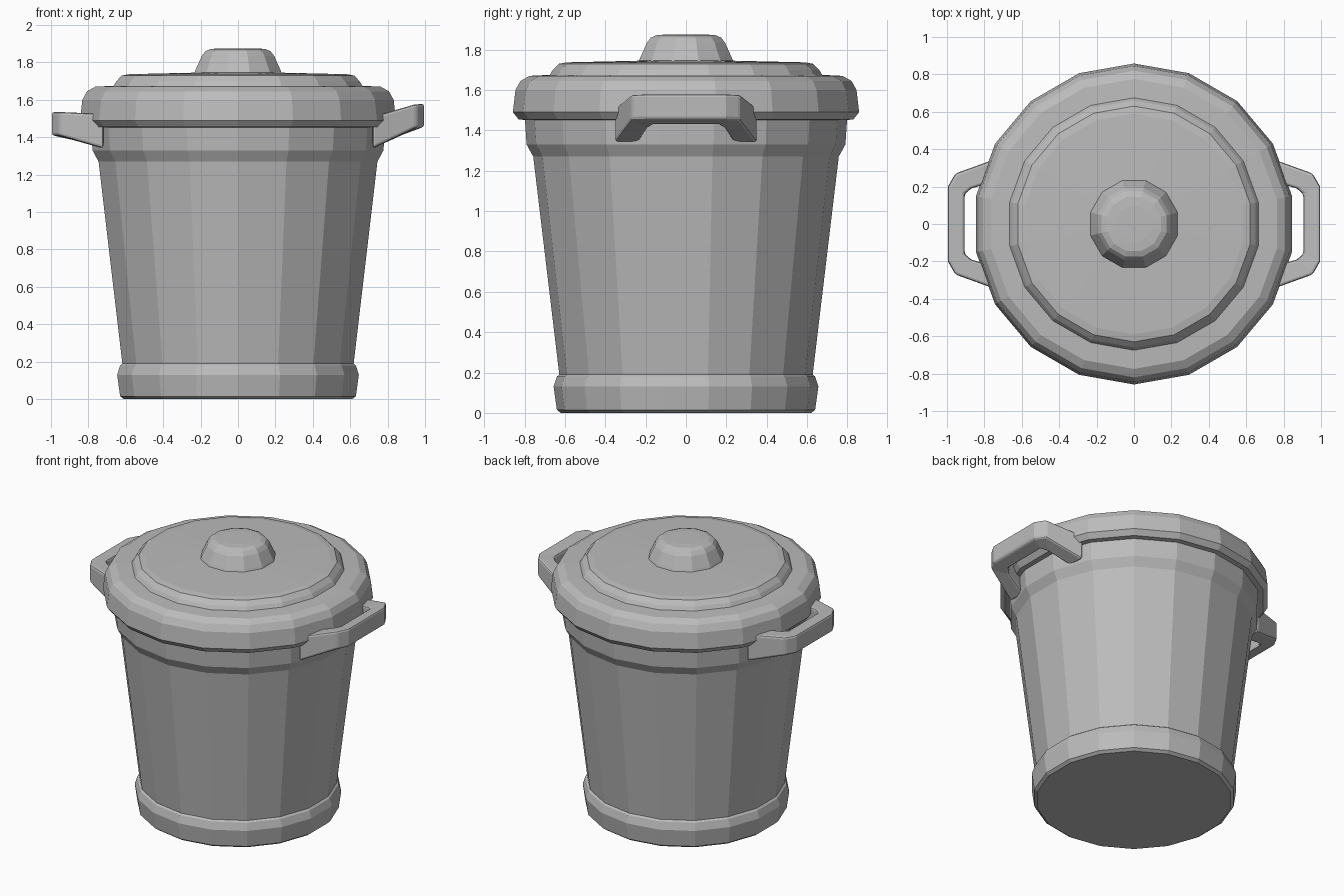
import bpy, bmesh, math

if "Cube" in bpy.data.objects:
    bpy.data.objects.remove(bpy.data.objects["Cube"])

grey = bpy.data.materials.new("galvanised grey")
grey.diffuse_color = (0.5, 0.5, 0.5, 1)
grey.use_nodes = True
grey.node_tree.nodes["Principled BSDF"].inputs["Base Color"].default_value = grey.diffuse_color


def finish(name, bm, bevel=0):
    bmesh.ops.recalc_face_normals(bm, faces=bm.faces)
    me = bpy.data.meshes.new(name)
    bm.to_mesh(me)
    bm.free()
    me.materials.append(grey)
    ob = bpy.data.objects.new(name, me)
    bpy.context.collection.objects.link(ob)
    if bevel:
        m = ob.modifiers.new("soft edges", 'BEVEL')
        m.width, m.segments, m.limit_method = bevel, 2, 'ANGLE'
    return ob


def turned(name, profile, sides, turn=0.0):
    """Faceted solid of revolution with closed ends."""
    bm = bmesh.new()
    rings = []
    for r, z in profile:
        angles = [turn + math.tau * i / sides for i in range(sides)]
        rings.append([bm.verts.new((r * math.sin(a), r * math.cos(a), z)) for a in angles])
    for a, b in zip(rings, rings[1:]):
        for i in range(sides):
            j = (i + 1) % sides
            bm.faces.new((a[i], a[j], b[j], b[i]))
    bm.faces.new(rings[0])
    bm.faces.new(rings[-1])
    return finish(name, bm)


def handle(name, side, z_in, z_out):
    """Bracket handle: square bar swept around a trapezoid path."""
    outer = [(0.72, 0.355), (0.955, 0.27), (0.995, 0.20)]
    inner = [(0.72, 0.235), (0.87, 0.19), (0.905, 0.16)]
    outer += [(x, -y) for x, y in reversed(outer)]
    inner += [(x, -y) for x, y in reversed(inner)]
    bm = bmesh.new()

    def height(x, k):
        t = min(max((x - 0.74) / 0.22, 0), 1)
        return z_in[k] + (z_out[k] - z_in[k]) * t

    loops = []
    for o, n in zip(outer, inner):
        loops.append([bm.verts.new((side * x, y, height(x, k)))
                      for (x, y), k in ((o, 0), (o, 1), (n, 1), (n, 0))])
    for a, b in zip(loops, loops[1:]):
        for i in range(4):
            j = (i + 1) % 4
            bm.faces.new((a[i], a[j], b[j], b[i]))
    bm.faces.new(loops[0])
    bm.faces.new(loops[-1])
    return finish(name, bm, 0.014)


# Tapered bin with foot band and collar
turned("bin_body", [(0.62, 0), (0.64, 0.015), (0.656, 0.13), (0.64, 0.18), (0.628, 0.19),
                    (0.757, 1.27), (0.79, 1.33), (0.80, 1.48)], 18)

# Lid with rolled rim and raised disc
turned("lid", [(0.79, 1.45), (0.83, 1.455), (0.858, 1.49), (0.845, 1.60), (0.82, 1.645),
               (0.775, 1.67), (0.675, 1.675), (0.66, 1.70), (0.63, 1.73), (0.59, 1.737),
               (0.24, 1.745)], 18)

# Knob on the lid
turned("lid_knob", [(0.245, 1.735), (0.235, 1.76), (0.20, 1.835), (0.18, 1.86),
                    (0.15, 1.872), (0.10, 1.875)], 12, math.pi / 12)

# Side handles, the right one tipped upward
handle("right_handle", 1, (1.34, 1.51), (1.455, 1.58))
handle("left_handle", -1, (1.34, 1.525), (1.41, 1.535))
